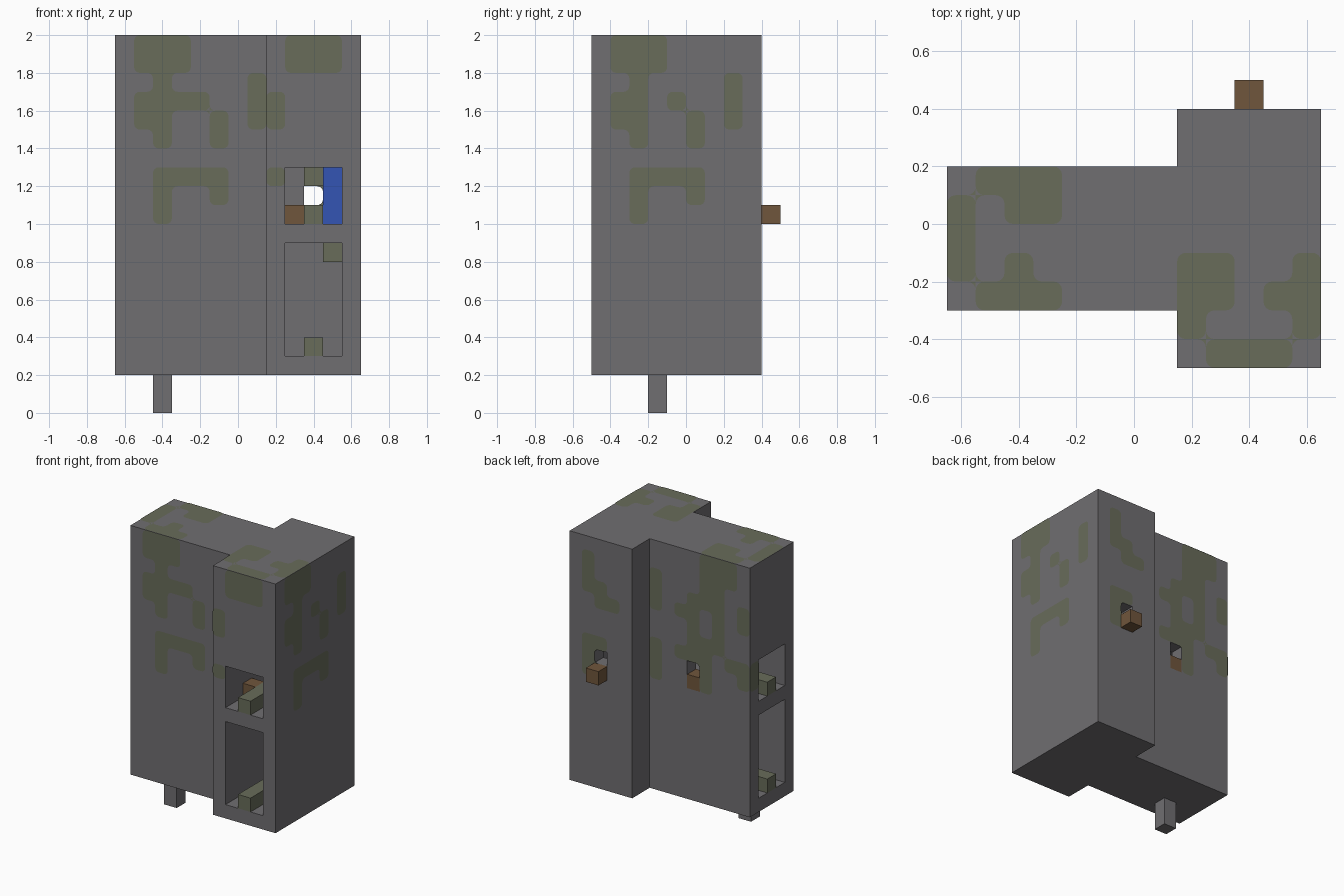
import bpy, bmesh, math
from mathutils import Vector

cube = bpy.data.objects.get("Cube")
if cube:
    bpy.data.objects.remove(cube)

CELL = 0.1


def material(name, rgb):
    m = bpy.data.materials.new(name)
    m.use_nodes = True
    m.diffuse_color = (*rgb, 1)
    m.node_tree.nodes["Principled BSDF"].inputs["Base Color"].default_value = (*rgb, 1)
    return m


grey = material("stone grey", (0.162, 0.156, 0.165))
moss = material("moss green", (0.138, 0.15, 0.102))
wood = material("wood brown", (0.162, 0.093, 0.045))
blue = material("cloth blue", (0.034, 0.089, 0.456))


def add_object(name, bm, mat):
    mesh = bpy.data.meshes.new(name)
    bm.to_mesh(mesh)
    bm.free()
    obj = bpy.data.objects.new(name, mesh)
    bpy.context.collection.objects.link(obj)
    mesh.materials.append(mat)
    return obj


def box(name, xs, ys, zs, mat):
    bm = bmesh.new()
    bmesh.ops.create_cube(bm, size=1)
    for v in bm.verts:
        v.co = [a if c < 0 else b for c, (a, b) in zip(v.co, (xs, ys, zs))]
    return add_object(name, bm, mat)


def cut(target, xs, ys, zs):
    cutter = box("cutter", xs, ys, zs, grey)
    cutter.hide_render = True
    mod = target.modifiers.new("cut", "BOOLEAN")
    mod.operation = "DIFFERENCE"
    mod.solver = "EXACT"
    mod.object = cutter
    bpy.context.view_layer.objects.active = target
    bpy.ops.object.modifier_apply(modifier=mod.name)
    bpy.data.objects.remove(cutter)


def patch(name, rows, origin, u, down):
    """Flat rounded moss patches; each # in rows is one filled cell."""
    u, down = Vector(u), Vector(down)
    normal = u.cross(-down)
    start = Vector(origin) + normal * 0.003
    filled = lambda c, r: 0 <= r < len(rows) and 0 <= c < len(rows[r]) and rows[r][c] == "#"
    bm = bmesh.new()

    def face(points):
        f = bm.faces.new([bm.verts.new(start + (u * a + down * b) * CELL) for a, b in points])
        f.normal_update()
        if f.normal.dot(normal) < 0:
            f.normal_flip()

    def arc(c, r, i, j):
        du, dv, rad = 1 - 2 * i, 1 - 2 * j, 0.3
        angles = [k * math.pi / 8 for k in range(5)]
        pts = [(c + i + rad * du * (1 - math.cos(t)), r + j + rad * dv * (1 - math.sin(t)))
               for t in angles]
        return pts if i == j else pts[::-1]

    for r, row in enumerate(rows):
        for c in range(len(row)):
            outline = []
            for i, j in ((0, 0), (1, 0), (1, 1), (0, 1)):
                side, end = filled(c + 2 * i - 1, r), filled(c, r + 2 * j - 1)
                if filled(c, r):
                    outline += [(c + i, r + j)] if side or end else arc(c, r, i, j)
                elif side and end:
                    face([(c + i, r + j)] + arc(c, r, i, j))
            if outline:
                face(outline)
    return add_object(name, bm, moss)


# Tower shell: stepped plan extruded upwards
plan = [(-0.65, -0.3), (0.15, -0.3), (0.15, -0.5), (0.65, -0.5),
        (0.65, 0.4), (0.15, 0.4), (0.15, 0.2), (-0.65, 0.2)]
bm = bmesh.new()
base = bm.faces.new([bm.verts.new((x, y, 0.2)) for x, y in plan])
top = bmesh.ops.extrude_face_region(bm, geom=[base])["geom"]
bmesh.ops.translate(bm, vec=(0, 0, 1.8), verts=[v for v in top if isinstance(v, bmesh.types.BMVert)])
bmesh.ops.recalc_face_normals(bm, faces=bm.faces)
tower = add_object("tower_shell", bm, grey)

# Rooms open to the front and to the right side, on two floors
for zs in ((0.3, 0.9), (1.0, 1.3)):
    cut(tower, (0.25, 0.55), (-0.6, 0.3), zs)
    cut(tower, (-0.75, 0.15 - CELL), (-0.2, 0.1), zs)
    z = zs[0]
    box("front_sill", (0.35, 0.45), (-0.5, -0.2), (z, z + CELL), moss)
    box("side_sill", (-0.65, -0.35), (-0.1, 0), (z, z + CELL), moss)

# Back openings
cut(tower, (0.35, 0.45), (0.2, 0.5), (1.1, 1.2))
cut(tower, (-0.25, -0.15), (0, 0.3), (1.0, 1.2))

# Small blocks
box("foot_post", (-0.45, -0.35), (-0.2, -0.1), (0, 0.2), grey)
box("back_ledge", (0.35, 0.45), (0.4, 0.5), (1.0, 1.1), wood)
box("back_sill", (-0.25, -0.15), (0.1, 0.2), (1.0, 1.1), wood)
box("seat", (0.25, 0.35), (-0.3, -0.2), (1.0, 1.1), wood)
box("hanging", (0.45, 0.55), (-0.1, 0), (1.0, 1.3), blue)
box("upper_moss_block", (0.35, 0.45), (0.2, 0.3), (1.2, 1.3), moss)
box("lower_moss_block", (0.45, 0.55), (0.2, 0.3), (0.8, 0.9), moss)

# Moss patches, one grid per wall
X, Y, Z = Vector((1, 0, 0)), Vector((0, 1, 0)), Vector((0, 0, 1))
patch("moss_front_wing", [
    ".###....", ".###....", "..#....#", ".####..#", ".##..#.#",
    "..#..#..", "........", "..####..", "..#..#..", "..#....."],
    (-0.65, -0.3, 2), X, -Z)
patch("moss_front_tower", [
    ".###.", ".###.", ".....", "#....", "#....", ".....", ".....", "#...."],
    (0.15, -0.5, 2), X, -Z)
patch("moss_left_wall", [
    ".###.....", ".###.....", "..#....#.", ".##.#..#.", ".##..#.#.",
    "..#..#...", ".........", "..####...", "..#..#...", "..#......"],
    (0.65, -0.5, 2), Y, -Z)
patch("moss_back_tower", [
    ".....", ".#...", ".#...", ".##..", "..##.", ".....", ".....",
    ".##..", ".#...", ".##.."],
    (0.65, 0.4, 2), -X, -Z)
patch("moss_back_wing", [
    "....###.", "....###.", "#...##..", "#..###.#", "#.##.#.#",
    "...#.#..", "...###..", "#.###.##", "#...#..#", "#...#..."],
    (0.15, 0.2, 2), -X, -Z)
patch("moss_right_wall", ["#", "#"], (-0.65, 0.2, 1.3), -Y, -Z)
patch("moss_roof_wing", [".###", "#.##", "#...", "#.#.", ".###"],
      (-0.65, 0.2, 2), X, -Y)
patch("moss_roof_tower", ["##..#", "##.##", "#...#", ".###."],
      (0.15, -0.1, 2), X, -Y)
